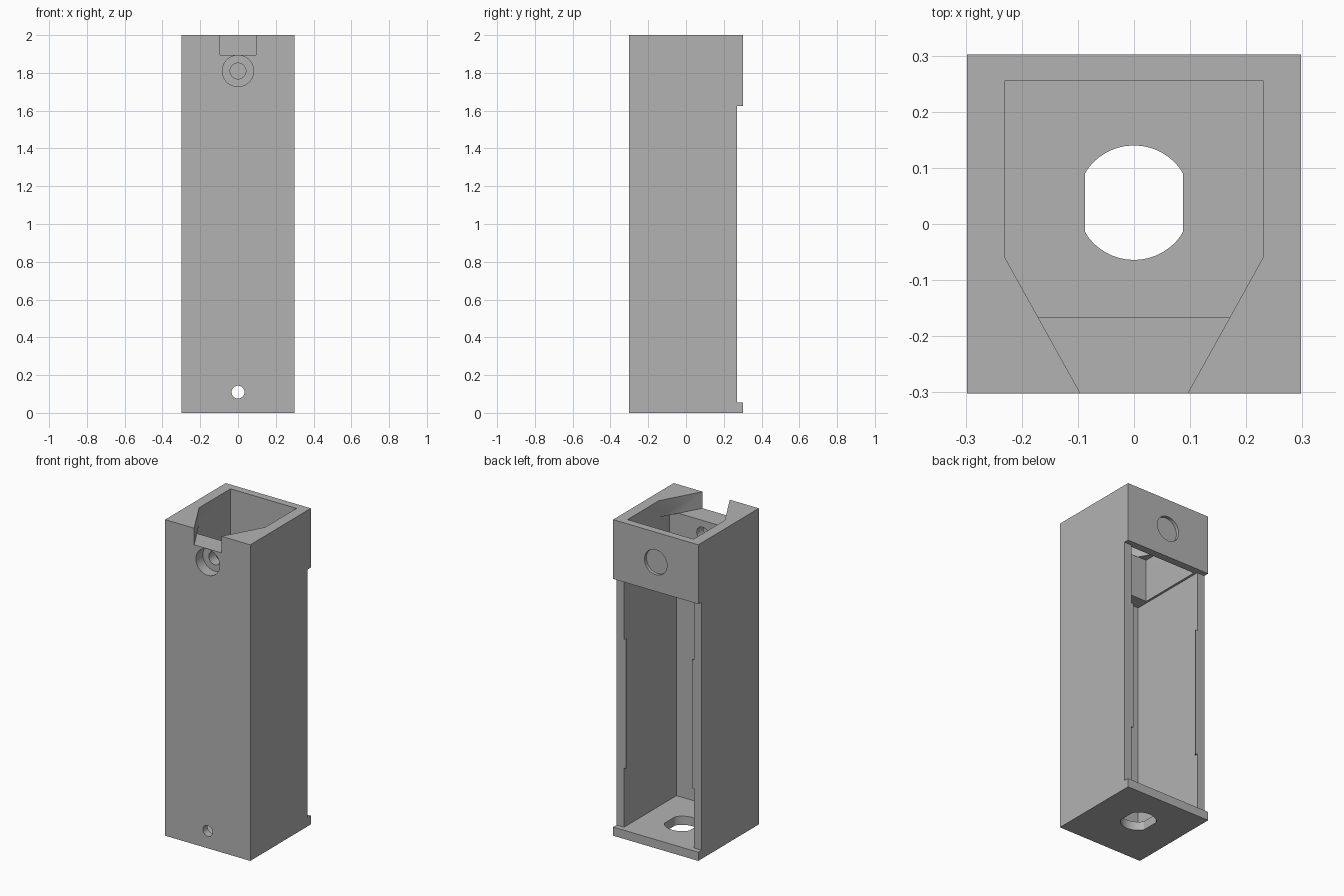
import bpy, bmesh, math
from mathutils import Matrix, Vector

old = bpy.data.objects.get("Cube")
if old:
    bpy.data.objects.remove(old, do_unlink=True)

grey = bpy.data.materials.new("plain grey")
grey.use_nodes = True
colour = (0.45, 0.45, 0.45, 1)
grey.diffuse_color = colour
grey.node_tree.nodes["Principled BSDF"].inputs["Base Color"].default_value = colour

W, D, H = 0.298, 0.3025, 2.0          # half width, half depth, height
FLOOR, LINTEL, SHELF = 0.055, 1.625, 1.895
BORE_Z = 1.81


def make_object(name, bm):
    bmesh.ops.recalc_face_normals(bm, faces=bm.faces)
    mesh = bpy.data.meshes.new(name)
    bm.to_mesh(mesh)
    bm.free()
    mesh.materials.append(grey)
    obj = bpy.data.objects.new(name, mesh)
    bpy.context.scene.collection.objects.link(obj)
    return obj


def prism(name, outline, z0, z1):
    """Vertical extrusion of an xy outline."""
    bm = bmesh.new()
    face = bm.faces.new([bm.verts.new((x, y, z0)) for x, y in outline])
    top = bmesh.ops.extrude_face_region(bm, geom=[face])["geom"]
    verts = [v for v in top if isinstance(v, bmesh.types.BMVert)]
    bmesh.ops.translate(bm, vec=Vector((0, 0, z1 - z0)), verts=verts)
    return make_object(name, bm)


def rod(name, radius, y0, y1, z):
    """Cylinder running front to back."""
    bm = bmesh.new()
    place = Matrix.Translation((0, (y0 + y1) / 2, z)) @ Matrix.Rotation(math.pi / 2, 4, "X")
    bmesh.ops.create_cone(bm, cap_ends=True, segments=48, radius1=radius,
                          radius2=radius, depth=y1 - y0, matrix=place)
    return make_object(name, bm)


def mirrored(half):
    return half + [(-x, y) for x, y in reversed(half)]


housing = prism("housing", mirrored([(W, -D), (W, D)]), 0, H)

# Cable hole in the floor: a circle with flattened sides
cable = []
for i in range(64):
    a = math.tau * (i + 0.5) / 64
    cable.append((max(-0.087, min(0.087, 0.102 * math.cos(a))), 0.038 + 0.102 * math.sin(a)))
# Drop the points that lie inside a flat side
cable = [p for i, p in enumerate(cable)
         if not abs(p[0]) == abs(cable[i - 1][0]) == abs(cable[(i + 1) % 64][0]) == 0.087]

cutters = [
    # Main bay, opening through the back into the wider cover seat
    prism("main_bay", mirrored([(0.245, -0.255), (0.245, 0.27), (0.4, 0.27), (0.4, 0.4)]),
          FLOOR, LINTEL),
    # Top opening with slanted cheeks running out through the front
    prism("top_opening", mirrored([(0.041, -0.4), (0.231, -0.058), (0.231, 0.255)]), SHELF, 2.2),
    prism("upper_bay", mirrored([(0.231, -0.167), (0.231, 0.255)]), 1.5, SHELF),
    prism("cable_hole", cable, -0.1, 0.2),
    rod("screw_hole", 0.034, -0.4, -0.2, 0.11),
    rod("counterbore", 0.083, -0.4, -D + 0.07, BORE_Z),
    rod("bore", 0.042, -0.4, -0.1, BORE_Z),
    rod("back_pocket", 0.079, D - 0.02, 0.4, BORE_Z),
]

# Snap ridges along the back edges of the bay
ridges = [prism("ridge", [(s * 0.26, 0.27), (s * 0.231, 0.27), (s * 0.231, 0.266),
                          (s * 0.245, 0.248), (s * 0.26, 0.248)], 0.43, 1.245)
          for s in (-1, 1)]

for tools, operation in ((cutters, "DIFFERENCE"), (ridges, "UNION")):
    for tool in tools:
        tool.hide_render = True
        mod = housing.modifiers.new(tool.name, "BOOLEAN")
        mod.operation = operation
        mod.solver = "EXACT"
        mod.object = tool

# Bake the cuts and remove the helpers
graph = bpy.context.evaluated_depsgraph_get()
baked = bpy.data.meshes.new_from_object(housing.evaluated_get(graph))
housing.modifiers.clear()
housing.data = baked
for tool in cutters + ridges:
    bpy.data.objects.remove(tool, do_unlink=True)

for obj in bpy.context.selected_objects:
    obj.select_set(False)
housing.select_set(True)
bpy.context.view_layer.objects.active = housing
bpy.ops.object.shade_smooth_by_angle(angle=math.radians(30))
